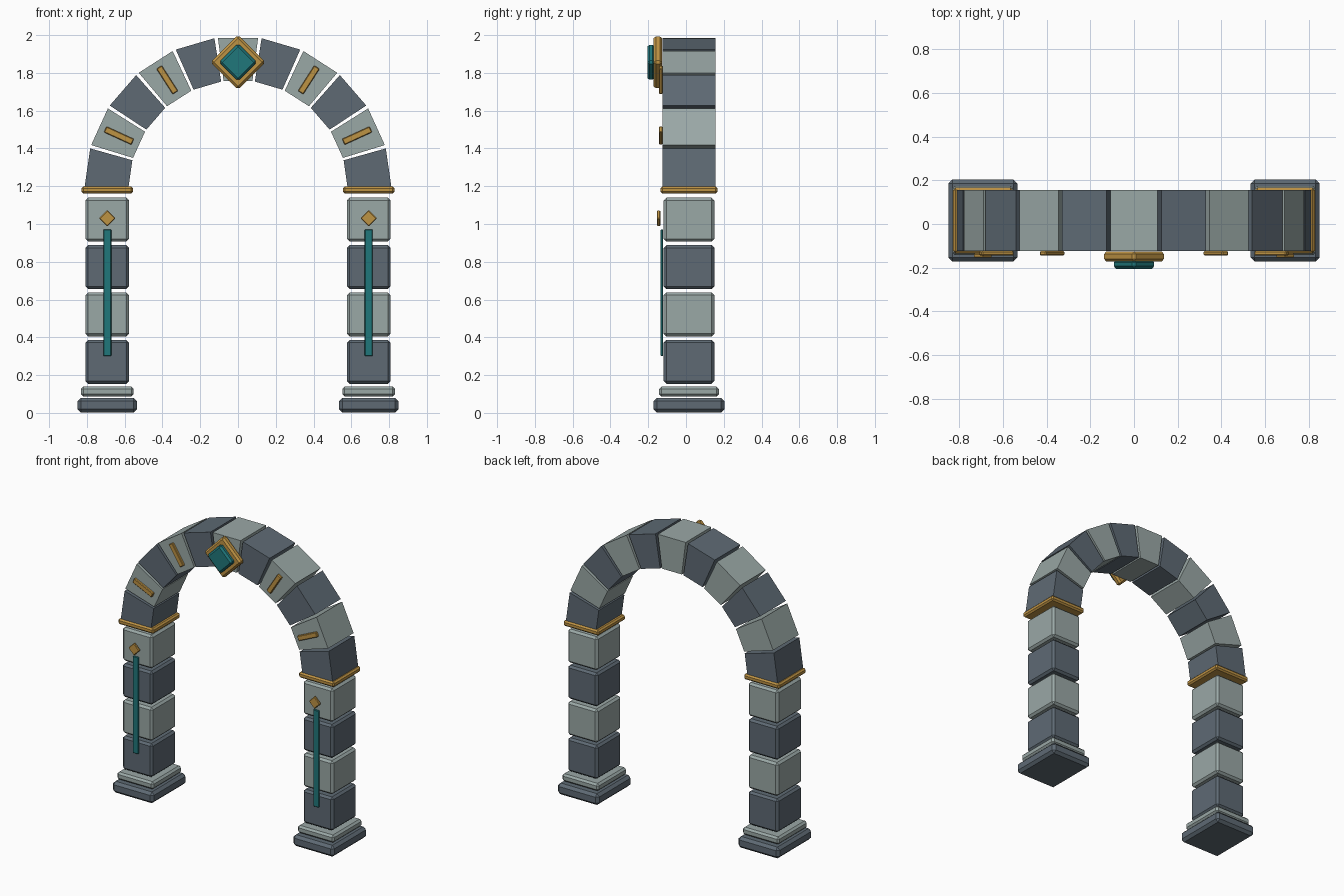
import bpy, bmesh
from math import sin, cos, pi, radians
from mathutils import Matrix, Vector

cube = bpy.data.objects.get("Cube")
if cube:
    bpy.data.objects.remove(cube, do_unlink=True)


def material(name, hex_code):
    def linear(v):
        return v / 12.92 if v <= 0.04045 else ((v + 0.055) / 1.055) ** 2.4
    rgb = [linear(int(hex_code[i:i + 2], 16) / 255) for i in (0, 2, 4)]
    m = bpy.data.materials.new(name)
    m.use_nodes = True
    m.diffuse_color = (*rgb, 1)
    m.node_tree.nodes["Principled BSDF"].inputs["Base Color"].default_value = (*rgb, 1)
    return m


DARK = material("dark stone", "5e6a74")
LIGHT = material("light stone", "9aa8a6")
GOLD = material("gold trim", "be9344")
TEAL = material("teal gem", "20777b")

MID_Y = 0.016        # middle of the stonework depth
PILLAR_X = 0.692
SPRING_Z = 1.18      # centre height of the arch
OUTER, INNER = 0.813, 0.581
STONES = 11


def finish(bm, name, mat, bevel=0.0):
    if bevel:
        bmesh.ops.bevel(bm, geom=bm.edges[:], offset=bevel, segments=1,
                        affect='EDGES', clamp_overlap=True)
    bmesh.ops.recalc_face_normals(bm, faces=bm.faces[:])
    mesh = bpy.data.meshes.new(name)
    bm.to_mesh(mesh)
    bm.free()
    mesh.materials.append(mat)
    ob = bpy.data.objects.new(name, mesh)
    bpy.context.collection.objects.link(ob)
    return ob


def box(name, centre, size, mat, bevel=0.0, turn=0.0):
    """Chamfered box, turned about the y axis."""
    bm = bmesh.new()
    bmesh.ops.create_cube(bm, size=1, matrix=Matrix.Diagonal((*size, 1)))
    ob = finish(bm, name, mat, bevel)
    ob.location = centre
    ob.rotation_euler.y = turn
    return ob


def arch_stone(name, start, end, depth, mat):
    """Straight-sided wedge between two angles of the arch."""
    bm = bmesh.new()
    corners = [(OUTER, start), (OUTER, end), (INNER, end), (INNER, start)]
    verts = [bm.verts.new((r * cos(a), MID_Y - depth / 2, SPRING_Z + r * sin(a)))
             for r, a in corners]
    face = bm.faces.new(verts)
    out = bmesh.ops.extrude_face_region(bm, geom=[face])
    moved = [g for g in out["geom"] if isinstance(g, bmesh.types.BMVert)]
    bmesh.ops.translate(bm, verts=moved, vec=Vector((0, depth, 0)))
    finish(bm, name, mat)


# Pillars
for side, s in (("left", 1), ("right", -1)):
    x = s * PILLAR_X
    box(f"{side}_plinth", (x, MID_Y, 0.041), (0.315, 0.376, 0.078), DARK, 0.018)
    box(f"{side}_plinth_step", (x, MID_Y, 0.113), (0.28, 0.318, 0.052), LIGHT, 0.013)
    for i in range(4):
        box(f"{side}_pillar_block_{i + 1}", (x, MID_Y, 0.27 + i * 0.251),
            (0.23, 0.268, 0.232), LIGHT if i % 2 else DARK, 0.014)
    box(f"{side}_capital", (x, MID_Y, 1.18), (0.272, 0.3, 0.038), GOLD, 0.01)
    box(f"{side}_inlay", (x, -0.128, 0.636), (0.042, 0.014, 0.67), TEAL, 0.003)
    box(f"{side}_pillar_stud", (x, -0.145, 1.03), (0.061, 0.018, 0.061),
        GOLD, 0.004, pi / 4)

# Arch stones, alternating colour with a light keystone
step = pi / STONES
gap = radians(0.65)
for i in range(STONES):
    arch_stone(f"arch_stone_{i + 1}", i * step + gap, (i + 1) * step - gap,
               0.28, LIGHT if i % 2 else DARK)

# Gold bars on the light stones beside the keystone
for i in (1, 3, 7, 9):
    a = (i + 0.5) * step
    box(f"arch_bar_{i}", (0.693 * cos(a), -0.134, SPRING_Z + 0.693 * sin(a)),
        (0.16, 0.02, 0.034), GOLD, 0.004, -a)

# Keystone ornament
box("keystone_frame", (0, -0.149, 1.856), (0.205, 0.046, 0.205), GOLD, 0.012, pi / 4)
box("keystone_gem", (0, -0.185, 1.856), (0.142, 0.04, 0.142), TEAL, 0.012, pi / 4)
